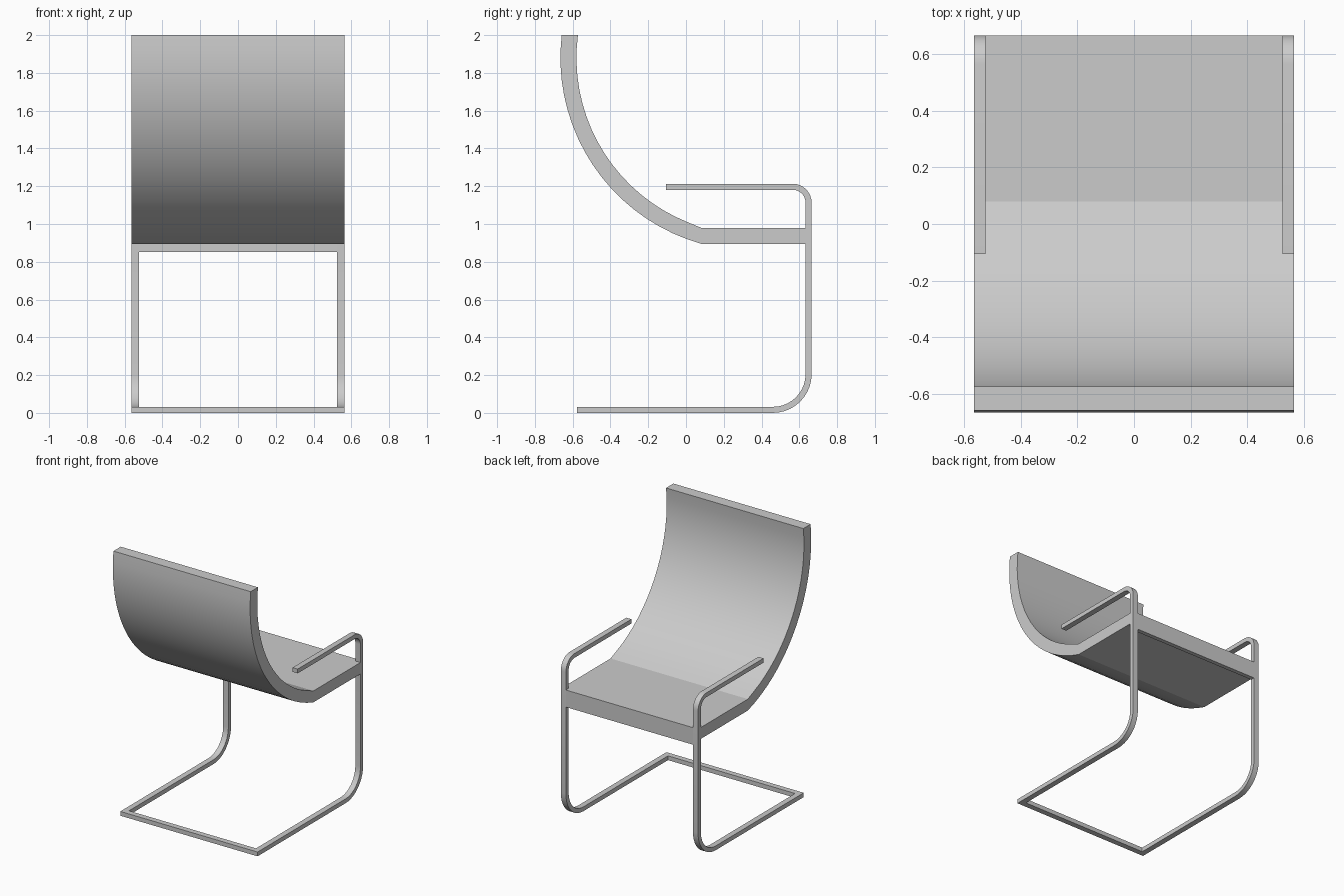
import bpy, math

if "Cube" in bpy.data.objects:
    bpy.data.objects.remove(bpy.data.objects["Cube"])

W = 0.565          # half width
TW, TD = 0.042, 0.032   # tube width (x) and depth
YF = 0.665         # front-most plane


def arc(cy, cz, r, a0, a1, n):
    """Points (y, z) on an arc, angles in degrees."""
    return [(cy + r * math.cos(math.radians(a0 + (a1 - a0) * i / n)),
             cz + r * math.sin(math.radians(a0 + (a1 - a0) * i / n)))
            for i in range(n + 1)]


def strip(name, one, two, x0, x1, angle):
    """Solid band between two matching side profiles, extruded from x0 to x1."""
    n = len(one)
    verts = [(x, y, z) for x in (x0, x1) for p in (one, two) for y, z in p]
    faces = []
    for i in range(n - 1):
        a, b, c, d = i, n + i, 2 * n + i, 3 * n + i
        faces += [(a, a + 1, b + 1, b), (c, d, d + 1, c + 1),
                  (a, c, c + 1, a + 1), (b, b + 1, d + 1, d)]
    for i in (0, n - 1):
        f = (i, n + i, 3 * n + i, 2 * n + i)
        faces.append(f if i == 0 else f[::-1])
    mesh = bpy.data.meshes.new(name)
    mesh.from_pydata(verts, [], faces)
    ob = bpy.data.objects.new(name, mesh)
    bpy.context.collection.objects.link(ob)
    bpy.ops.object.select_all(action='DESELECT')
    ob.select_set(True)
    bpy.context.view_layer.objects.active = ob
    bpy.ops.object.mode_set(mode='EDIT')
    bpy.ops.mesh.select_all(action='SELECT')
    bpy.ops.mesh.normals_make_consistent(inside=False)
    bpy.ops.object.mode_set(mode='OBJECT')
    bpy.ops.object.shade_smooth_by_angle(angle=math.radians(angle))
    return ob


def bar(name, y0, y1, z0, z1):
    """Cross bar fitted between the two side frames."""
    x = W - TW
    return strip(name, [(y0, z0), (y1, z0)], [(y0, z1), (y1, z1)], -x, x, 10)


# Seat and curved back: flat front, then one sweeping arc up to the top
CY, CZ = 0.358, 1.88


def shell(r, z_flat):
    start = 180 + math.degrees(math.acos((CY - 0.08) / r))
    end = 180 - math.degrees(math.asin((2 - CZ) / r))
    pts = arc(CY, CZ, r, start, end, 18)
    pts[0] = (0.08, z_flat)
    return [(YF - TD, z_flat)] + pts


strip("seat_and_back", shell(1.023, 0.895), shell(0.938, 0.98), -W, W, 10)


# Side frame: floor runner, front leg and armrest bent from one flat tube
def frame_path(o):
    return ([(-0.577, o)] + arc(YF - 0.205, 0.205, 0.205 - o, -90, 0, 10)
            + arc(YF - 0.1, 1.113, 0.1 - o, 0, 90, 8) + [(-0.105, 1.213 - o)])


frame = strip("side_frame", frame_path(0), frame_path(TD), W - TW, W, 30)
mirror = frame.modifiers.new("mirror", 'MIRROR')
mirror.use_axis = (True, False, False)
mirror.use_mirror_merge = False

# Cross bars: rear floor bar and the apron under the seat front
bar("rear_floor_bar", -0.577, -0.535, 0, TD)
bar("front_apron", YF - TD, YF, 0.853, 0.98)
